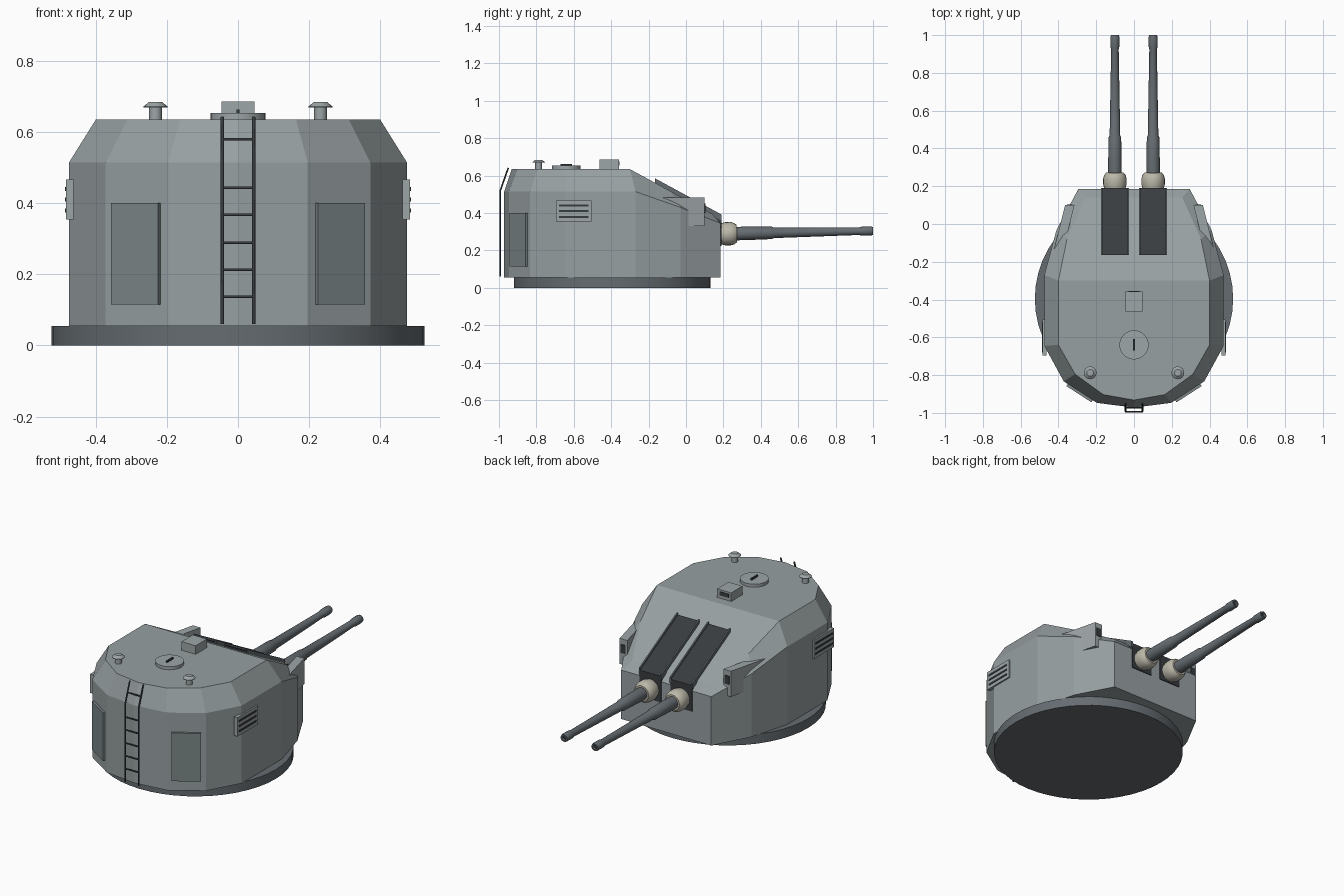
import bpy, bmesh, math
from mathutils import Matrix, Vector

if "Cube" in bpy.data.objects:
    bpy.data.objects.remove(bpy.data.objects["Cube"])


def material(name, rgb):
    m = bpy.data.materials.new(name)
    m.diffuse_color = (*rgb, 1)
    m.use_nodes = True
    m.node_tree.nodes["Principled BSDF"].inputs["Base Color"].default_value = m.diffuse_color
    return m


HULL = material("hull_grey", (0.31, 0.35, 0.36))
TRIM = material("light_grey", (0.34, 0.38, 0.39))
DOOR = material("door_grey", (0.20, 0.24, 0.245))
STEEL = material("gun_steel", (0.13, 0.15, 0.165))
DARK = material("dark", (0.04, 0.045, 0.05))
CANVAS = material("canvas", (0.50, 0.48, 0.40))


def finish(bm, name, mat, smooth=False):
    bmesh.ops.recalc_face_normals(bm, faces=bm.faces)
    me = bpy.data.meshes.new(name)
    bm.to_mesh(me)
    bm.free()
    me.materials.append(mat)
    ob = bpy.data.objects.new(name, me)
    bpy.context.collection.objects.link(ob)
    if smooth:
        bpy.ops.object.select_all(action='DESELECT')
        ob.select_set(True)
        bpy.context.view_layer.objects.active = ob
        bpy.ops.object.shade_smooth_by_angle(angle=math.radians(30))
    return ob


def box(name, center, size, mat, rot_z=0):
    bm = bmesh.new()
    bmesh.ops.create_cube(bm, size=1, matrix=Matrix.Translation(center)
                          @ Matrix.Rotation(rot_z, 4, 'Z') @ Matrix.Diagonal((*size, 1)))
    return finish(bm, name, mat)


def lathe(name, profile, mat, matrix, n=24):
    """Revolve (radius, height) points about local z."""
    bm = bmesh.new()
    rings = []
    for r, h in profile:
        rings.append([bm.verts.new(matrix @ Vector((r * math.cos(2 * math.pi * i / n),
                                                    r * math.sin(2 * math.pi * i / n), h)))
                      for i in range(n)])
    for a, b in zip(rings, rings[1:]):
        for i in range(n):
            j = (i + 1) % n
            bm.faces.new((a[i], a[j], b[j], b[i]))
    bm.faces.new(rings[0])
    bm.faces.new(rings[-1])
    return finish(bm, name, mat, True)


def prism(name, left, right, mat):
    """Solid between two matching 3D outlines."""
    bm = bmesh.new()
    a = [bm.verts.new(p) for p in left]
    b = [bm.verts.new(p) for p in right]
    bm.faces.new(a)
    bm.faces.new(b)
    for i in range(len(a)):
        j = (i + 1) % len(a)
        bm.faces.new((a[i], a[j], b[j], b[i]))
    return finish(bm, name, mat)


def rod(name, points, radius, mat):
    cu = bpy.data.curves.new(name, 'CURVE')
    cu.dimensions = '3D'
    cu.bevel_depth = radius
    cu.bevel_resolution = 1
    cu.use_fill_caps = True
    sp = cu.splines.new('POLY')
    sp.points.add(len(points) - 1)
    for p, co in zip(sp.points, points):
        p.co = (*co, 1)
    cu.materials.append(mat)
    ob = bpy.data.objects.new(name, cu)
    bpy.context.collection.objects.link(ob)


def slope(y):
    return 0.635 - 0.545 * (y + 0.30)


# Base ring
lathe("base_ring", [(0.525, 0), (0.525, 0.055)], STEEL, Matrix.Translation((0, -0.395, 0)), 48)

# Faceted gun house: wall top (x, y, z) and inset roof edge (x, y), one half, front plate to rear
wall = [(0.295, 0.185, 0.345), (0.41, -0.03, 0.43), (0.475, -0.27, 0.515), (0.475, -0.645, 0.515),
        (0.372, -0.833, 0.515), (0.196, -0.947, 0.515), (0, -0.972, 0.515)]
roof = [(0.255, 0.14), (0.355, -0.08), (0.40, -0.30), (0.40, -0.64),
        (0.312, -0.795), (0.163, -0.903), (0, -0.932)]
full_wall = wall + [(-x, y, z) for x, y, z in wall[-2::-1]]
full_roof = roof + [(-x, y) for x, y in roof[-2::-1]]
bm = bmesh.new()
low = [bm.verts.new((x, y, 0.055)) for x, y, z in full_wall]
mid = [bm.verts.new(p) for p in full_wall]
top = [bm.verts.new((x, y, min(0.635, slope(y)))) for x, y in full_roof]
n = len(low)
for i in range(n):
    j = (i + 1) % n
    bm.faces.new((low[i], low[j], mid[j], mid[i]))
    bm.faces.new((mid[i], mid[j], top[j], top[i]))
bm.faces.new(low)
bm.faces.new(top[2:n - 2])
bm.faces.new(top[:3] + top[n - 3:])
finish(bm, "gun_house", HULL)

for s, side in ((-1, "left"), (1, "right")):
    # Gun port shield with side rails
    x = s * 0.101
    port = [(-0.165, slope(-0.165) - 0.01), (-0.165, slope(-0.165) + 0.012),
            (0.19, slope(0.19) + 0.012), (0.19, 0.225), (0.15, 0.225)]
    prism("gun_port_" + side, [(x - 0.07, *p) for p in port], [(x + 0.07, *p) for p in port], DARK)
    rail = [(-0.165, slope(-0.165) - 0.01), (-0.165, slope(-0.165) + 0.024),
            (0.19, slope(0.19) + 0.024), (0.19, slope(0.19) - 0.01)]
    for k in (-1, 1):
        c = x + k * 0.071
        prism("port_rail_" + side, [(c - 0.004, *p) for p in rail],
              [(c + 0.004, *p) for p in rail], STEEL)

    # Barrel with hollow muzzle, and its canvas boot
    aim = Matrix.Translation((s * 0.101, 0.15, 0.288)) @ Matrix.Rotation(math.radians(-88.9), 4, 'X')
    lathe("barrel_" + side, [(0.036, 0), (0.036, 0.17), (0.033, 0.31), (0.028, 0.32), (0.02, 0.775),
                             (0.024, 0.79), (0.024, 0.84), (0.021, 0.85), (0.013, 0.85),
                             (0.013, 0.80)], STEEL, aim)
    lathe("bore_" + side, [(0.0125, 0.80), (0.0125, 0.835)], DARK, aim, 16)
    lathe("gun_boot_" + side, [(0.05, 0), (0.055, 0.035), (0.062, 0.06), (0.062, 0.09),
                               (0.057, 0.108), (0.046, 0.122)], CANVAS, aim)

    # Sighting ear with dark window
    ear = [(-0.165, 0.482), (0.10, 0.482), (0.10, 0.33), (0.01, 0.33)]
    prism("sight_ear_" + side,
          [(s * (0.365 + (0.10 - y) * 0.25), y, z) for y, z in ear],
          [(s * (0.315 + (0.10 - y) * 0.25), y, z) for y, z in ear], TRIM)
    box("ear_window_" + side, (s * 0.34, 0.1, 0.425), (0.03, 0.008, 0.05), DARK)

    # Side louvre
    box("louvre_" + side, (s * 0.473, -0.60, 0.41), (0.022, 0.19, 0.112), TRIM)
    for z in (0.38, 0.41, 0.44):
        box("louvre_slot_" + side, (s * 0.484, -0.60, z), (0.006, 0.16, 0.011), DARK)

    # Rear door on its slanted facet
    box("rear_door_" + side, (s * 0.285, -0.891, 0.258), (0.158, 0.024, 0.285), DOOR,
        s * math.atan2(0.114, 0.176))

    # Mushroom vent
    at = Matrix.Translation((s * 0.232, -0.788, 0))
    lathe("vent_stem_" + side, [(0.018, 0.63), (0.018, 0.672)], TRIM, at, 16)
    lathe("vent_cap_" + side, [(0.034, 0.669), (0.034, 0.672), (0.018, 0.685)], TRIM, at, 16)

    # Ladder rail
    rod("ladder_rail_" + side, [(s * 0.044, -0.993, 0.06), (s * 0.044, -0.993, 0.52),
                                (s * 0.044, -0.95, 0.642)], 0.005, DARK)

# Ladder rungs
for z in (0.137, 0.213, 0.289, 0.367, 0.443, 0.58):
    y = -0.993 + max(0, z - 0.52) * 0.043 / 0.122
    rod("ladder_rung", [(-0.044, y, z), (0.044, y, z)], 0.004, DARK)

# Roof hatch with handle
lathe("roof_hatch", [(0.077, 0.63), (0.077, 0.653)], TRIM, Matrix.Translation((0, -0.64, 0)), 32)
box("hatch_handle", (0, -0.64, 0.657), (0.009, 0.06, 0.012), DARK)

# Roof sight box with window
box("sight_box", (0, -0.41, 0.658), (0.092, 0.105, 0.056), TRIM)
box("sight_window", (0, -0.358, 0.664), (0.06, 0.006, 0.022), DARK)
